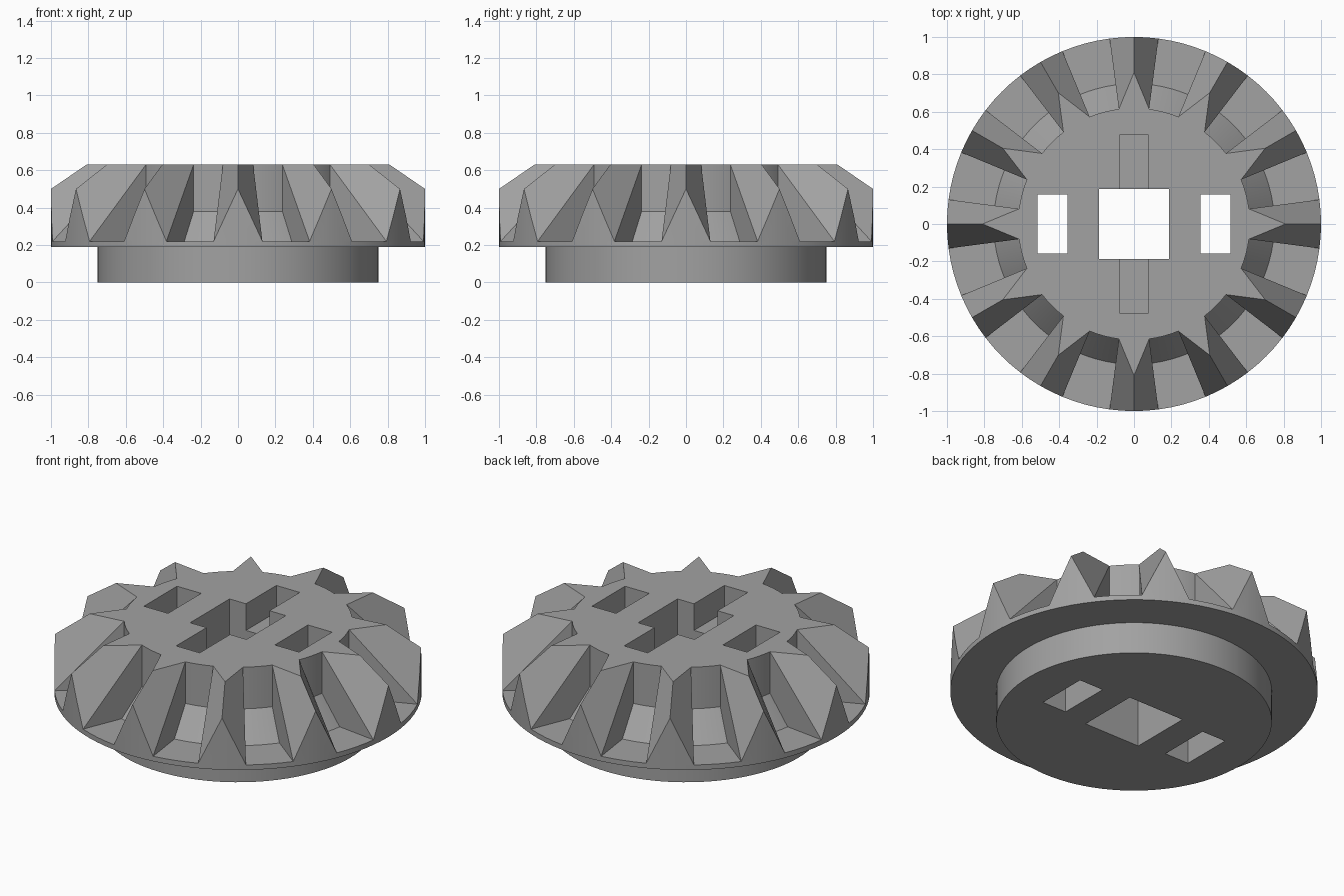
import bpy, bmesh
from math import sin, cos, radians, pi

if "Cube" in bpy.data.objects:
    bpy.data.objects.remove(bpy.data.objects["Cube"], do_unlink=True)

TEETH = 12
SEGMENTS = 96
FLOOR, TOP = 0.22, 0.63      # heights of tooth roots and top face
ROOT = 0.62                  # radius of the core wall between teeth

grey = bpy.data.materials.new("grey plastic")
grey.use_nodes = True
colour = (0.36, 0.36, 0.36, 1)
grey.diffuse_color = colour
grey.node_tree.nodes["Principled BSDF"].inputs["Base Color"].default_value = colour


def polar(r, degrees, z):
    a = radians(degrees)
    return (r * cos(a), r * sin(a), z)


def finish(bm, name):
    bmesh.ops.remove_doubles(bm, verts=bm.verts, dist=0.0005)
    bmesh.ops.recalc_face_normals(bm, faces=bm.faces)
    mesh = bpy.data.meshes.new(name)
    bm.to_mesh(mesh)
    bm.free()
    mesh.materials.append(grey)
    obj = bpy.data.objects.new(name, mesh)
    bpy.context.collection.objects.link(obj)
    return obj


def select_only(obj):
    bpy.ops.object.select_all(action='DESELECT')
    obj.select_set(True)
    bpy.context.view_layer.objects.active = obj


def cut_box(target, x, y, z):
    """Cut a box, given as ranges along each axis, out of the target."""
    spans = (x, y, z)
    bpy.ops.mesh.primitive_cube_add(size=1, location=[(a + b) / 2 for a, b in spans])
    cutter = bpy.context.object
    cutter.name = "hole_cutter"
    cutter.scale = [b - a for a, b in spans]
    cutter.hide_render = True
    cutter.data.materials.append(grey)
    select_only(target)
    mod = target.modifiers.new("hole", 'BOOLEAN')
    mod.operation = 'DIFFERENCE'
    mod.solver = 'EXACT'
    mod.object = cutter
    bpy.ops.object.modifier_apply(modifier=mod.name)
    bpy.data.objects.remove(cutter, do_unlink=True)


# Core: hub, thin rim disc, sloped tooth roots and upright wall, turned as one
profile = [(0.75, 0), (0.75, 0.19), (1, 0.19), (1, FLOOR),
           (0.75, FLOOR), (ROOT, 0.38), (ROOT, TOP)]
bm = bmesh.new()
rings = [[bm.verts.new(polar(r, i * 360 / SEGMENTS, z)) for i in range(SEGMENTS)]
         for r, z in profile]
for low, high in zip(rings, rings[1:]):
    for i in range(SEGMENTS):
        j = (i + 1) % SEGMENTS
        bm.faces.new((low[i], low[j], high[j], high[i]))
bm.faces.new(rings[0])
bm.faces.new(rings[-1])
core = finish(bm, "gear_core")

# Square shaft hole, two side holes, and two blind slots in the top
cut_box(core, (-0.187, 0.187), (-0.187, 0.187), (-1, 1))
for side in (-1, 1):
    cut_box(core, sorted((side * 0.355, side * 0.515)), (-0.157, 0.157), (-1, 1))
    cut_box(core, (-0.078, 0.078), sorted((side * 0.15, side * 0.475)), (0.47, 1))

# Teeth: ridged wedges with slanted flanks and upright side walls
bm = bmesh.new()
half = 180 / TEETH / 2


def face(points):
    bm.faces.new([bm.verts.new(p) for p in points])


for n in range(TEETH):
    mid = n * 360 / TEETH
    for side in (-1, 1):
        edge, quarter = mid + side * half, mid + side * half / 2
        ridge_out, ridge_in = polar(1, mid, 0.5), polar(0.81, mid, TOP)
        corner, foot = polar(ROOT, edge, TOP), polar(1, edge, FLOOR)
        waist, waist_foot = polar(1, quarter, 0.36), polar(1, quarter, FLOOR)
        # slanted flank, outer end, top, side wall
        face((ridge_out, ridge_in, corner, foot, waist))
        face((ridge_out, waist, waist_foot, polar(1, mid, FLOOR)))
        face((waist, foot, waist_foot))
        face((ridge_in, corner, polar(ROOT, quarter, TOP), polar(ROOT, mid, TOP)))
        face((corner, foot, polar(ROOT, edge, FLOOR)))
teeth = finish(bm, "gear_teeth")

for obj in (core, teeth):
    select_only(obj)
    bpy.ops.object.shade_smooth_by_angle(angle=radians(15))
